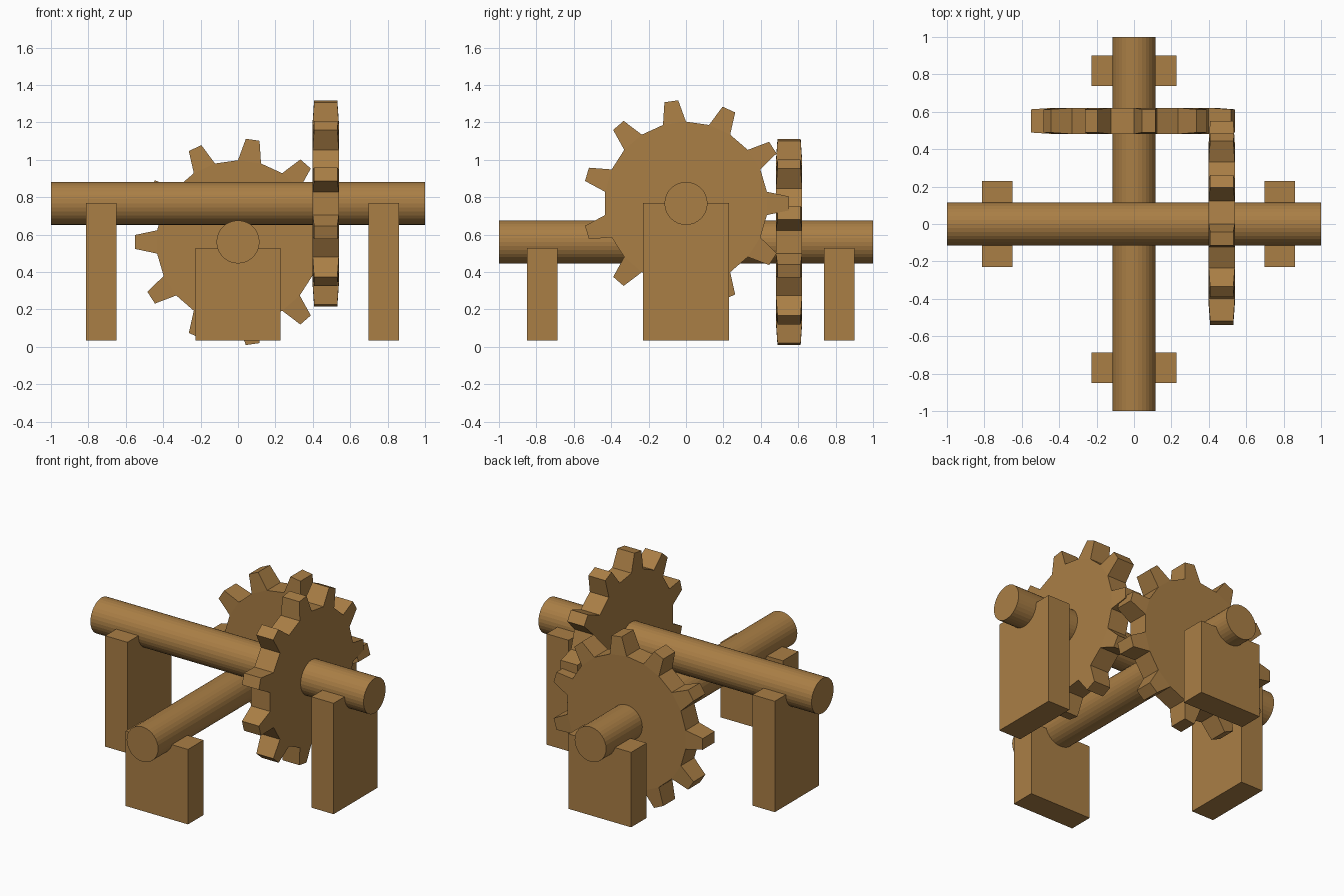
import bpy, bmesh
from math import pi, sin, cos
from mathutils import Matrix

if "Cube" in bpy.data.objects:
    bpy.data.objects.remove(bpy.data.objects["Cube"])

wood = bpy.data.materials.new("wood")
wood.diffuse_color = (0.40, 0.21, 0.06, 1)
wood.use_nodes = True
wood.node_tree.nodes["Principled BSDF"].inputs["Base Color"].default_value = wood.diffuse_color

# Local axle direction is +z; these turn it to lie along x or y
ALONG_X = Matrix(((0, 0, 1), (1, 0, 0), (0, 1, 0))).to_4x4()    # local x->y, y->z
ALONG_Y = Matrix(((-1, 0, 0), (0, 0, 1), (0, 1, 0))).to_4x4()   # local x->-x, y->z


def finish(name, bm, matrix):
    bmesh.ops.transform(bm, matrix=matrix, verts=bm.verts)
    bmesh.ops.recalc_face_normals(bm, faces=bm.faces)
    mesh = bpy.data.meshes.new(name)
    bm.to_mesh(mesh)
    bm.free()
    mesh.materials.append(wood)
    bpy.context.collection.objects.link(bpy.data.objects.new(name, mesh))


def shaft(name, matrix, radius=0.115, length=2.0):
    bm = bmesh.new()
    bmesh.ops.create_cone(bm, cap_ends=True, segments=32, radius1=radius,
                          radius2=radius, depth=length)
    finish(name, bm, matrix)


def block(name, center, size):
    bm = bmesh.new()
    bmesh.ops.create_cube(bm, size=1)
    finish(name, bm, Matrix.Translation(center) @ Matrix.Diagonal((*size, 1)))


def gear(name, matrix, teeth=11, root=0.437, tip=0.553, half=0.07, tip_half=0.062):
    bm = bmesh.new()
    step = 2 * pi / teeth
    base_a, tip_a = step / 4, 0.067

    def pair(r, a, h):
        return [bm.verts.new((r * cos(a), r * sin(a), z)) for z in (-h, h)]

    roots = []
    for i in range(teeth):
        a = i * step
        b0, b1 = pair(root, a - base_a, half), pair(root, a + base_a, half)
        t0, t1 = pair(tip, a - tip_a, tip_half), pair(tip, a + tip_a, tip_half)
        # tapered tooth: two flanks, tip, two sides
        bm.faces.new((b0[0], t0[0], t0[1], b0[1]))
        bm.faces.new((t0[0], t1[0], t1[1], t0[1]))
        bm.faces.new((t1[0], b1[0], b1[1], t1[1]))
        for s in (0, 1):
            bm.faces.new((b0[s], t0[s], t1[s], b1[s]))
        roots += [b0, b1]
    # valleys between teeth
    for i in range(1, 2 * teeth, 2):
        p, q = roots[i], roots[(i + 1) % (2 * teeth)]
        bm.faces.new((p[0], q[0], q[1], p[1]))
    # flat disc faces
    for s in (0, 1):
        bm.faces.new([p[s] for p in roots])
    finish(name, bm, matrix)


UPPER_Z, LOWER_Z = 0.767, 0.561

# Upper axle with its gear
shaft("upper_shaft", Matrix.Translation((0, 0, UPPER_Z)) @ ALONG_X)
gear("upper_gear", Matrix.Translation((0.469, 0, UPPER_Z)) @ ALONG_X)

# Lower axle with its gear
shaft("lower_shaft", Matrix.Translation((0, 0, LOWER_Z)) @ ALONG_Y)
gear("lower_gear", Matrix.Translation((0, 0.551, LOWER_Z)) @ ALONG_Y)

# Support blocks, tall under the upper shaft and short under the lower one
FOOT = 0.034
for side, x, y in (("low", -0.73, -0.768), ("high", 0.78, 0.819)):
    h = 0.768 - FOOT
    block("upper_support_" + side, (x, 0, FOOT + h / 2), (0.163, 0.46, h))
    h = 0.53 - FOOT
    block("lower_support_" + side, (0, y, FOOT + h / 2), (0.457, 0.163, h))
